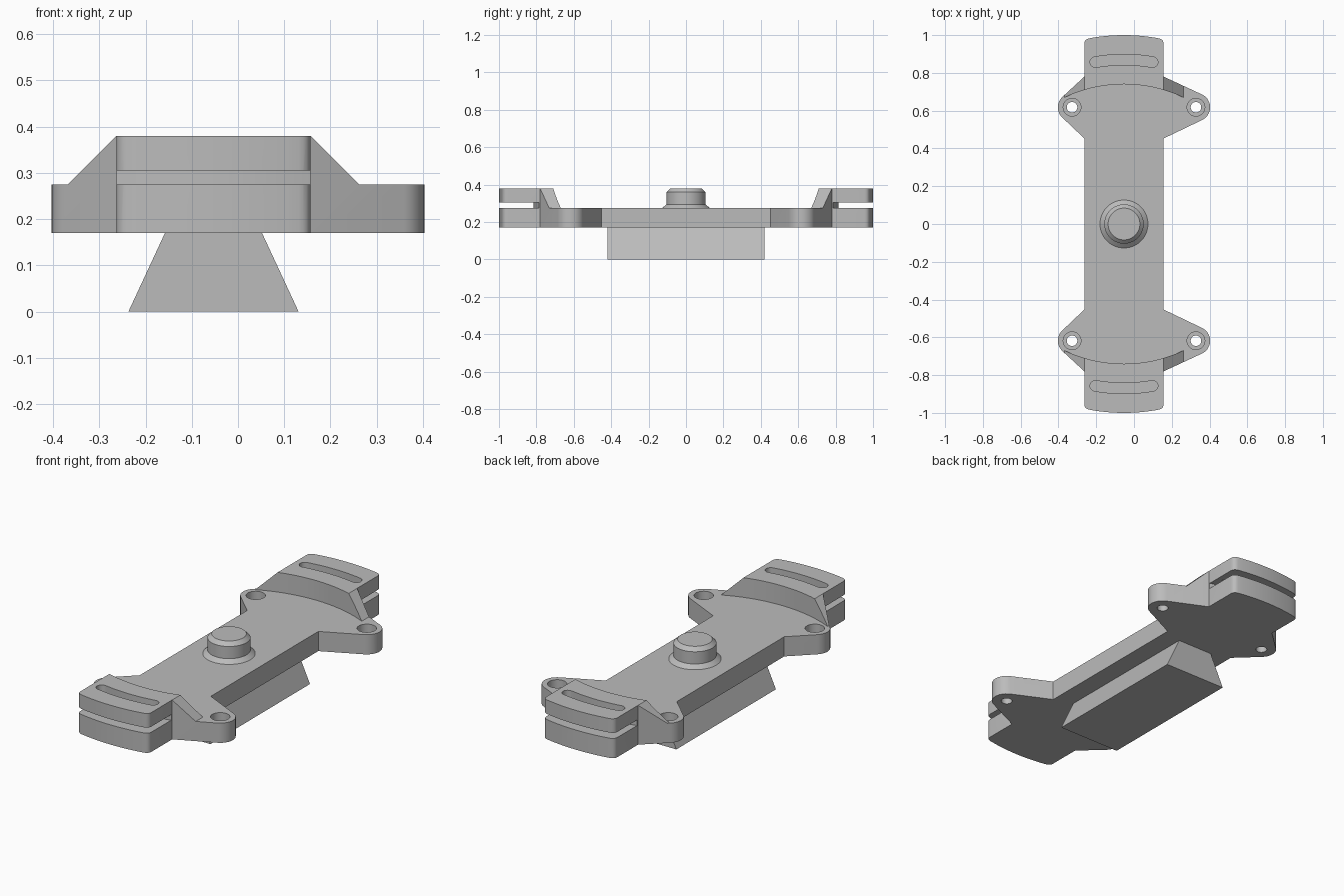
import bpy, bmesh
from math import sin, cos, pi, acos, sqrt, asin
from mathutils import Vector

if "Cube" in bpy.data.objects:
    bpy.data.objects.remove(bpy.data.objects["Cube"], do_unlink=True)

CX = -0.053                    # long axis of the clamp
HALF = 0.21                    # half width of the beam
BOTTOM, DECK, TOP = 0.17, 0.275, 0.38
LUG_X, LUG_Y, LUG_R = 0.328, 0.618, 0.075

grey = bpy.data.materials.new("plain grey")
grey.use_nodes = True
grey.diffuse_color = (0.5, 0.5, 0.5, 1)
grey.node_tree.nodes["Principled BSDF"].inputs["Base Color"].default_value = (0.5, 0.5, 0.5, 1)


def finish(name, bm):
    bmesh.ops.recalc_face_normals(bm, faces=bm.faces)
    mesh = bpy.data.meshes.new(name)
    bm.to_mesh(mesh)
    bm.free()
    mesh.materials.append(grey)
    ob = bpy.data.objects.new(name, mesh)
    bpy.context.collection.objects.link(ob)
    return ob


def prism(name, points, offset):
    """Extrude a closed 3D outline along offset."""
    bm = bmesh.new()
    face = bm.faces.new([bm.verts.new(p) for p in points])
    new = bmesh.ops.extrude_face_region(bm, geom=[face])["geom"]
    bmesh.ops.translate(bm, vec=offset, verts=[v for v in new if isinstance(v, bmesh.types.BMVert)])
    return finish(name, bm)


def lathe(name, profile, x, y, steps=48, closed=False):
    """Spin an (r, z) profile; an open one gets flat caps."""
    bm = bmesh.new()
    rings = [[bm.verts.new((x + r * cos(2 * pi * i / steps), y + r * sin(2 * pi * i / steps), z))
              for i in range(steps)] for r, z in profile]
    pairs = list(zip(rings, rings[1:]))
    if closed:
        pairs.append((rings[-1], rings[0]))
    else:
        bm.faces.new(rings[0])
        bm.faces.new(rings[-1])
    for a, b in pairs:
        for i in range(steps):
            j = (i + 1) % steps
            bm.faces.new((a[i], a[j], b[j], b[i]))
    return finish(name, bm)


def arc(cx, cy, r, start, end, n):
    return [(cx + r * cos(start + (end - start) * i / n),
             cy + r * sin(start + (end - start) * i / n)) for i in range(n + 1)]


def tangent(px, py, side):
    """Angle on the right lug where a line from a point touches it."""
    d = Vector((px - LUG_X, py - LUG_Y))
    phi = Vector((1, 0)).angle_signed(d) * -1
    return phi + side * acos(LUG_R / d.length)


def lug(edge):
    """Rounded ear beside a beam edge, drawn on the +x side."""
    low, high = (edge, 0.453), (edge, 0.78)
    return [low] + arc(LUG_X, LUG_Y, LUG_R, tangent(*low, 1), tangent(*high, -1), 14) + [high]


def corner(side):
    """Rounded outer corner between beam side and end arc."""
    p = Vector((CX + side * HALF, sqrt(1 - HALF ** 2)))
    a = p - Vector((0, 0.025))
    b = p + Vector((-side * 0.025, 0.005))
    return [tuple(a * (1 - t) ** 2 + p * 2 * t * (1 - t) + b * t * t)
            for t in (0, 0.2, 0.4, 0.6, 0.8, 1)]


# Body outline: one end drawn, then mirrored
half_angle = asin((HALF - 0.025) / 1.0)
left_lug = [(-x, y) for x, y in reversed(lug(HALF - CX))]
end = (lug(CX + HALF) + corner(1)
       + arc(CX, 0, 1, pi / 2 - half_angle, pi / 2 + half_angle, 16)[1:-1]
       + corner(-1)[::-1] + left_lug)
outline = end + [(x, -y) for x, y in reversed(end)]
body = prism("clamp_body", [(x, y, BOTTOM) for x, y in outline], (0, 0, TOP - BOTTOM))

# Cutters: deck clearance, jaw grooves, shoulder slopes, arc slots, bolt holes
cutters = [
    lathe("deck_cutter", [(0.74, DECK), (0.74, 0.5)], CX, 0, 128),
    lathe("groove_cutter", [(0.815, DECK), (1.2, DECK), (1.2, 0.305), (0.815, 0.305)],
          CX, 0, 128, True),
]
for side in (-1, 1):
    def sx(v):
        return CX + side * (HALF + v)
    cutters.append(prism("slope_cutter", [(sx(-0.02), -1.2, 0.4), (sx(0.105), -1.2, DECK),
                                          (sx(0.5), -1.2, DECK), (sx(0.5), -1.2, 0.4)], (0, 2.4, 0)))
    # Curved slot through the upper jaw
    r, w, a = 0.87, 0.028, asin(0.152 / 0.87)
    s, e = pi / 2 - a, pi / 2 + a
    slot = (arc(CX, 0, r + w, s, e, 14)
            + arc(CX + r * cos(e), r * sin(e), w, e, e + pi, 8)[1:-1]
            + arc(CX, 0, r - w, e, s, 14)
            + arc(CX + r * cos(s), r * sin(s), w, s + pi, s + 2 * pi, 8)[1:-1])
    cutters.append(prism("slot_cutter", [(x, side * y, 0.29) for x, y in slot], (0, 0, 0.2)))
    for lx in (-LUG_X, LUG_X):
        cutters.append(lathe("hole_cutter", [(0.028, 0.1), (0.028, 0.225), (0.047, 0.225), (0.047, 0.5)],
                             lx, side * LUG_Y, 32))

for cutter in cutters:
    cutter.hide_render = True
    mod = body.modifiers.new("cut", 'BOOLEAN')
    mod.operation = 'DIFFERENCE'
    mod.solver = 'EXACT'
    mod.object = cutter
bpy.context.view_layer.update()
cut = bpy.data.meshes.new_from_object(body.evaluated_get(bpy.context.evaluated_depsgraph_get()))
body.modifiers.clear()
body.data = cut
for cutter in cutters:
    bpy.data.objects.remove(cutter, do_unlink=True)

# Dovetail foot
foot = prism("dovetail_foot", [(CX - 0.184, -0.42, 0), (CX + 0.184, -0.42, 0),
                               (CX + 0.105, -0.42, BOTTOM), (CX - 0.105, -0.42, BOTTOM)], (0, 0.84, 0))

# Pivot post with flared collar and chamfered top
post = lathe("pivot_post", [(0.127, DECK), (0.104, 0.295), (0.104, 0.36), (0.084, TOP)], CX, 0, 64)

for ob in (body, foot, post):
    bpy.ops.object.select_all(action='DESELECT')
    ob.select_set(True)
    bpy.context.view_layer.objects.active = ob
    bpy.ops.object.shade_smooth_by_angle(angle=0.5)
